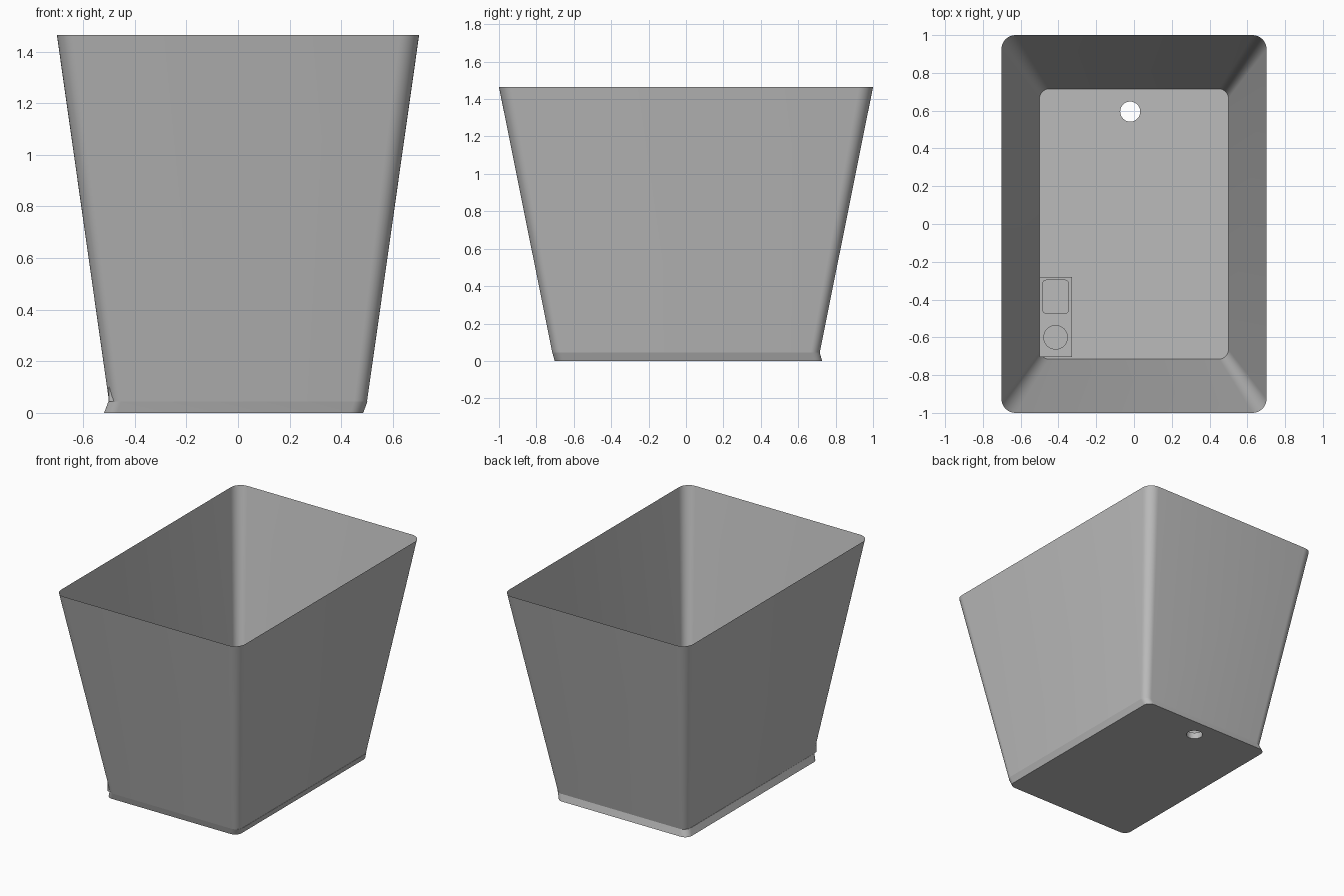
import bpy, bmesh, math

if "Cube" in bpy.data.objects:
    bpy.data.objects.remove(bpy.data.objects["Cube"], do_unlink=True)

# Plain grey plastic
grey = bpy.data.materials.new("light_grey")
grey.use_nodes = True
GREY = (0.5, 0.5, 0.5, 1.0)
grey.diffuse_color = GREY
grey.node_tree.nodes["Principled BSDF"].inputs["Base Color"].default_value = GREY


def rounded_rect(half_x, half_y, radius, z, cx=0.0, cy=0.0, steps=8):
    """Counter-clockwise outline of a rectangle with round corners."""
    points = []
    for corner, (sx, sy) in enumerate([(1, 1), (-1, 1), (-1, -1), (1, -1)]):
        for i in range(steps + 1):
            a = (corner + i / steps) * math.pi / 2
            points.append((cx + sx * (half_x - radius) + radius * math.cos(a),
                           cy + sy * (half_y - radius) + radius * math.sin(a), z))
    return points


def loft(name, lower, upper, capped=True):
    """Join two matching outlines, with optional end caps."""
    bm = bmesh.new()
    low = [bm.verts.new(p) for p in lower]
    top = [bm.verts.new(p) for p in upper]
    n = len(low)
    for i in range(n):
        j = (i + 1) % n
        bm.faces.new((low[i], low[j], top[j], top[i]))
    if capped:
        bm.faces.new(low[::-1])
        bm.faces.new(top)
    mesh = bpy.data.meshes.new(name)
    bm.to_mesh(mesh)
    bm.free()
    mesh.materials.append(grey)
    obj = bpy.data.objects.new(name, mesh)
    bpy.context.collection.objects.link(obj)
    return obj


def smooth(obj):
    bpy.ops.object.select_all(action="DESELECT")
    obj.select_set(True)
    bpy.context.view_layer.objects.active = obj
    bpy.ops.object.shade_smooth_by_angle(angle=math.radians(30))


FLOOR = 0.045
BOX_TOP = 0.17

# Thin flaring walls, open at the top
walls = loft("walls", rounded_rect(0.5, 0.715, 0.05, FLOOR),
             rounded_rect(0.702, 1.0, 0.075, 1.465), capped=False)

# Floor slab, its underside shifted sideways
base = loft("base", rounded_rect(0.502, 0.715, 0.05, 0, -0.017, 0.013),
            rounded_rect(0.502, 0.715, 0.05, FLOOR))

# Drain hole through the slab
cutter = loft("drain_cutter", rounded_rect(0.053, 0.053, 0.0529, -0.1, -0.02, 0.595),
              rounded_rect(0.053, 0.053, 0.0529, 0.1, -0.02, 0.595))
cutter.hide_render = True
cut = base.modifiers.new("drain_hole", "BOOLEAN")
cut.operation = "DIFFERENCE"
cut.object = cutter
cut.solver = "EXACT"
bpy.context.view_layer.objects.active = base
bpy.ops.object.modifier_apply(modifier=cut.name)
bpy.data.objects.remove(cutter, do_unlink=True)

# Corner box with a rounded square pad and a round pad on top
box_shape = (0.086, 0.212, 0.0005)
box = loft("corner_box", rounded_rect(*box_shape, FLOOR, -0.415, -0.492, 1),
           rounded_rect(*box_shape, BOX_TOP, -0.415, -0.492, 1))
pads = [("square_pad", 0.07, 0.09, 0.02, -0.385), ("round_pad", 0.065, 0.065, 0.0649, -0.6)]
pad_objects = [loft(name, rounded_rect(hx, hy, r, BOX_TOP, -0.415, y),
                    rounded_rect(hx, hy, r, BOX_TOP + 0.008, -0.415, y))
               for name, hx, hy, r, y in pads]

for obj in [walls, base] + pad_objects:
    smooth(obj)
